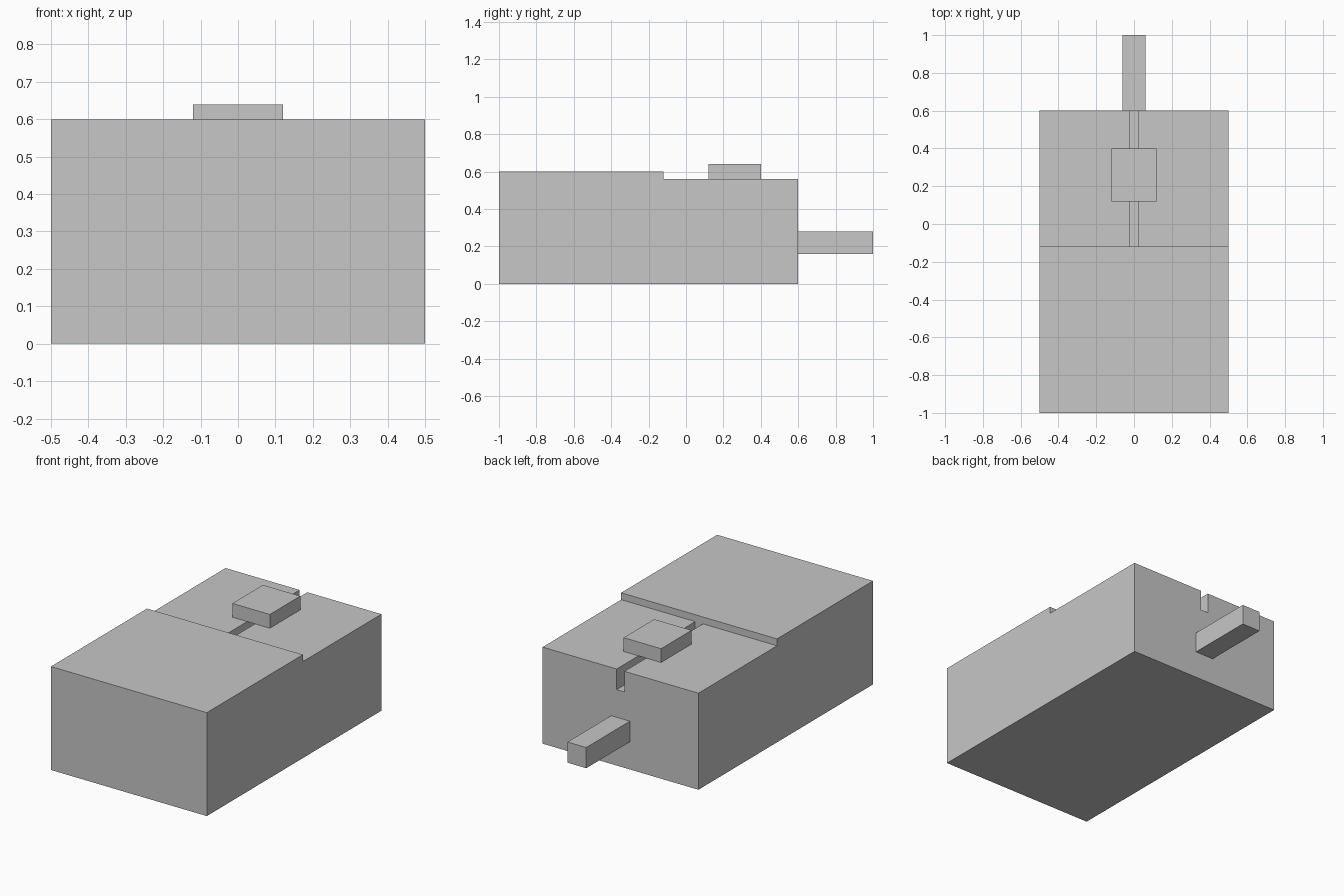
import bpy, bmesh

if "Cube" in bpy.data.objects:
    bpy.data.objects.remove(bpy.data.objects["Cube"])

grey = bpy.data.materials.new("light grey")
grey.diffuse_color = (0.57, 0.57, 0.57, 1)
grey.use_nodes = True
grey.node_tree.nodes["Principled BSDF"].inputs["Base Color"].default_value = grey.diffuse_color


def add_object(name, bm):
    bmesh.ops.recalc_face_normals(bm, faces=bm.faces)
    mesh = bpy.data.meshes.new(name)
    bm.to_mesh(mesh)
    bm.free()
    mesh.materials.append(grey)
    obj = bpy.data.objects.new(name, mesh)
    bpy.context.collection.objects.link(obj)
    return obj


def extrude_x(name, profile, half_width):
    """Extrude a (y, z) side profile symmetrically across x."""
    bm = bmesh.new()
    face = bm.faces.new([bm.verts.new((-half_width, y, z)) for y, z in profile])
    new = bmesh.ops.extrude_face_region(bm, geom=[face])["geom"]
    bmesh.ops.translate(bm, vec=(2 * half_width, 0, 0),
                        verts=[v for v in new if isinstance(v, bmesh.types.BMVert)])
    return add_object(name, bm)


def box(name, half_width, y0, y1, z0, z1):
    return extrude_x(name, [(y0, z0), (y1, z0), (y1, z1), (y0, z1)], half_width)


# Main body with a lowered rear deck
body = extrude_x("body", [(-1, 0), (0.6, 0), (0.6, 0.56), (-0.12, 0.56),
                          (-0.12, 0.6), (-1, 0.6)], 0.5)

# Narrow slot cut along the rear deck
cutter = box("slot_cutter", 0.025, -0.12, 0.7, 0.44, 0.7)
cutter.hide_render = True
cutter.hide_viewport = True
slot = body.modifiers.new("slot", 'BOOLEAN')
slot.operation = 'DIFFERENCE'
slot.solver = 'EXACT'
slot.object = cutter

# Sliding button above the slot
box("slide_button", 0.12, 0.12, 0.4, 0.56, 0.64)

# Bar projecting from the back
box("rear_bar", 0.06, 0.6, 1.0, 0.16, 0.28)
